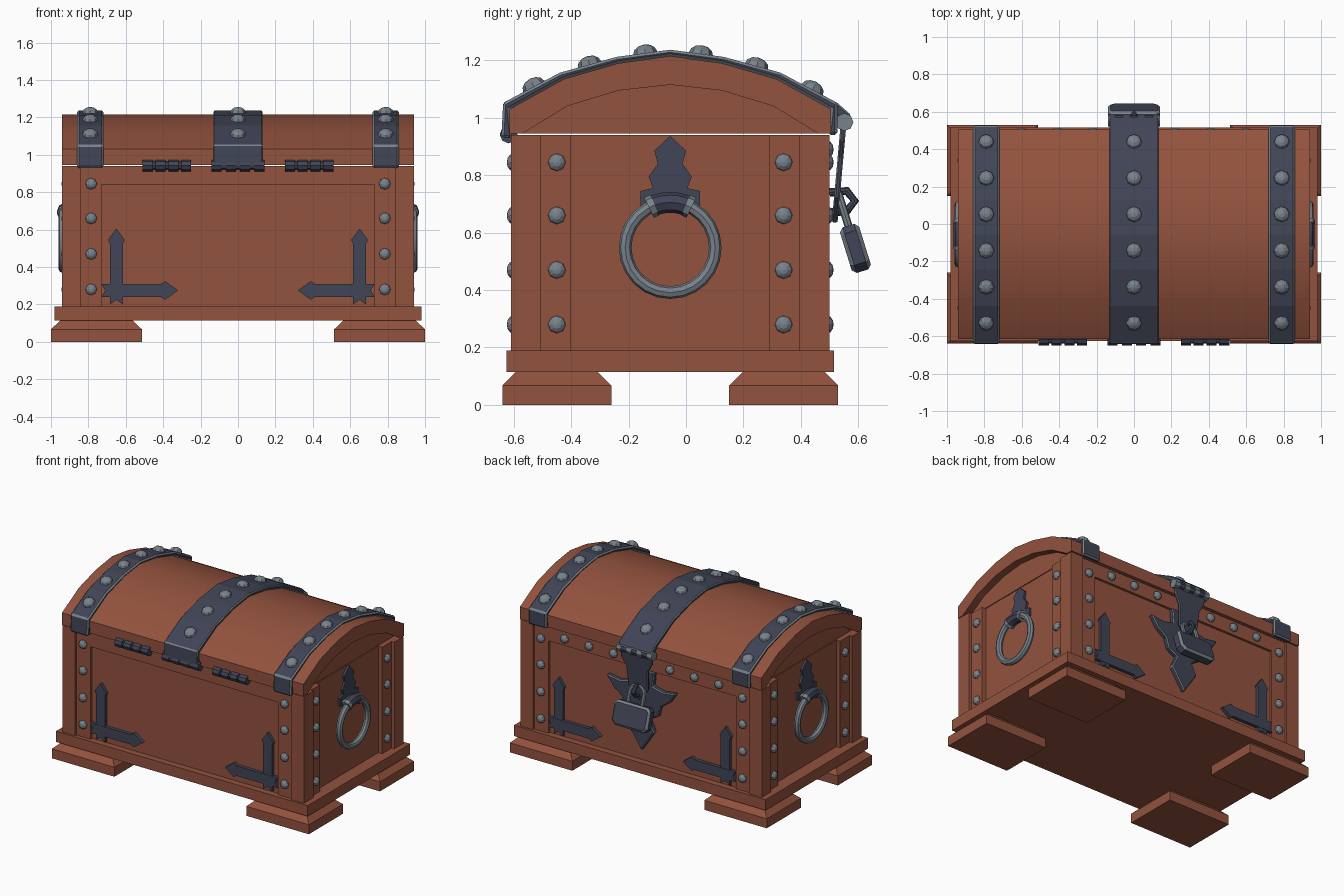
import bpy, bmesh, math
from mathutils import Vector, Matrix

if "Cube" in bpy.data.objects:
    bpy.data.objects.remove(bpy.data.objects["Cube"])


def material(name, rgb):
    m = bpy.data.materials.new(name)
    m.use_nodes = True
    m.diffuse_color = (*rgb, 1)
    m.node_tree.nodes["Principled BSDF"].inputs["Base Color"].default_value = (*rgb, 1)
    return m


WOOD = material("reddish wood", (0.29, 0.085, 0.047))
IRON = material("dark iron", (0.052, 0.058, 0.092))
STEEL = material("worn steel", (0.19, 0.225, 0.26))
YC = -0.055  # middle of the chest in depth


def finish(name, bm, mat, smooth=False):
    bmesh.ops.recalc_face_normals(bm, faces=bm.faces)
    me = bpy.data.meshes.new(name)
    bm.to_mesh(me)
    bm.free()
    me.materials.append(mat)
    ob = bpy.data.objects.new(name, me)
    bpy.context.collection.objects.link(ob)
    if smooth:
        soften(ob)
    return ob


def soften(ob):
    bpy.ops.object.select_all(action="DESELECT")
    ob.select_set(True)
    bpy.context.view_layer.objects.active = ob
    bpy.ops.object.shade_smooth_by_angle(angle=math.radians(35))


def prism(name, pts, axis, a, b, mat, smooth=False):
    """Extrude a profile: (y, z) along x, or (x, z) along y."""
    bm = bmesh.new()
    place = (lambda u, v, t: (t, u, v)) if axis == "x" else (lambda u, v, t: (u, t, v))
    lo = [bm.verts.new(place(u, v, a)) for u, v in pts]
    hi = [bm.verts.new(place(u, v, b)) for u, v in pts]
    bm.faces.new(lo)
    bm.faces.new(hi[::-1])
    n = len(pts)
    for i in range(n):
        bm.faces.new((lo[i], lo[(i + 1) % n], hi[(i + 1) % n], hi[i]))
    return finish(name, bm, mat, smooth)


def box(name, x0, x1, y0, y1, z0, z1, mat):
    return prism(name, [(y0, z0), (y1, z0), (y1, z1), (y0, z1)], "x", x0, x1, mat)


def worn(ob, width=0.009):
    ob.data.materials.append(STEEL)
    mod = ob.modifiers.new("worn edges", "BEVEL")
    mod.width, mod.segments, mod.material = width, 1, 1
    mod.limit_method, mod.angle_limit = "ANGLE", math.radians(50)
    return ob


def tube(name, pts, radius, mat, closed=False):
    cu = bpy.data.curves.new(name, "CURVE")
    cu.dimensions = "3D"
    cu.bevel_depth, cu.bevel_resolution, cu.use_fill_caps = radius, 2, True
    sp = cu.splines.new("POLY")
    sp.points.add(len(pts) - 1)
    for p, co in zip(sp.points, pts):
        p.co = (*co, 1)
    sp.use_cyclic_u = closed
    cu.materials.append(mat)
    ob = bpy.data.objects.new(name, cu)
    bpy.context.collection.objects.link(ob)
    bpy.ops.object.select_all(action="DESELECT")
    ob.select_set(True)
    bpy.context.view_layer.objects.active = ob
    bpy.ops.object.convert(target="MESH")
    soften(ob)
    return ob


def mirrored(half):
    return half + [(-u, v) for u, v in half[::-1] if abs(u) > 1e-6]


# Shared faceted rivet head
bm = bmesh.new()
bmesh.ops.create_uvsphere(bm, u_segments=8, v_segments=6, radius=1)
rivet_mesh = bpy.data.meshes.new("rivet")
bm.to_mesh(rivet_mesh)
bm.free()
rivet_mesh.materials.append(STEEL)


def rivet(name, loc, normal, r=0.031):
    ob = bpy.data.objects.new(name, rivet_mesh)
    turn = Vector(normal).to_track_quat("Z", "Y").to_matrix().to_4x4()
    ob.matrix_world = Matrix.Translation(loc) @ turn @ Matrix.Diagonal((r, r, r * 0.72, 1))
    bpy.context.collection.objects.link(ob)


# Feet with a sloped upper part
for sx in (-1, 1):
    for cy in (-0.45, 0.34):
        bm = bmesh.new()
        rings = []
        for z, hx, hy in ((0, 0.243, 0.19), (0.067, 0.243, 0.19), (0.117, 0.19, 0.14)):
            rings.append([bm.verts.new((sx * 0.757 + i * hx, cy + j * hy, z))
                          for i, j in ((-1, -1), (1, -1), (1, 1), (-1, 1))])
        for lo, hi in zip(rings, rings[1:]):
            for i in range(4):
                bm.faces.new((lo[i], lo[(i + 1) % 4], hi[(i + 1) % 4], hi[i]))
        bm.faces.new(rings[0])
        bm.faces.new(rings[-1])
        finish("foot", bm, WOOD)

# Base slab and body
box("base_slab", -0.98, 0.98, -0.625, 0.515, 0.115, 0.19, WOOD)
box("body_panel", -0.89, 0.89, YC - 0.525, YC + 0.525, 0.19, 0.94, WOOD)

# Corner posts, riveted stiles, top rails and corner brackets
bar = [(-0.685, 0.2), (-0.65, 0.225), (-0.615, 0.2), (-0.615, 0.525), (-0.605, 0.545),
       (-0.65, 0.605), (-0.695, 0.545), (-0.685, 0.525)]
arm = [(-0.73, 0.24), (-0.41, 0.24), (-0.39, 0.225), (-0.32, 0.275), (-0.39, 0.325),
       (-0.41, 0.31), (-0.73, 0.31), (-0.71, 0.275)]
for sy in (-1, 1):
    y = lambda d: YC + sy * d
    box("top_rail", -0.73, 0.73, y(0.5), y(0.542), 0.84, 0.94, WOOD)
    for sx in (-1, 1):
        box("corner_post", sx * 0.84, sx * 0.94, y(0.45), y(0.555), 0.19, 0.94, WOOD)
        box("face_stile", sx * 0.73, sx * 0.84, y(0.45), y(0.542), 0.19, 0.94, WOOD)
        box("side_stile", sx * 0.8, sx * 0.92, y(0.345), y(0.45), 0.19, 0.94, WOOD)
        for z in (0.28, 0.47, 0.66, 0.845):
            rivet("face_rivet", (sx * 0.785, y(0.547), z), (0, sy, 0))
            rivet("side_rivet", (sx * 0.922, y(0.395), z), (sx, 0, 0))
        for shape, depth in ((bar, 0.547), (arm, 0.549)):
            prism("corner_bracket", [(-sx * u, v) for u, v in shape], "y",
                  y(0.52), y(depth), IRON)
for x in (0.22, 0.41, 0.6):
    for sx in (-1, 1):
        rivet("back_rail_rivet", (sx * x, YC + 0.547, 0.89), (0, 1, 0))

# Arched lid with raised end rims
half = [(0.56, 1.03), (0.37, 1.135), (0.18, 1.19)]
inner = [(0.515, 0.945), (0.36, 1.04), (0.18, 1.095)]


def arch(half, top, grow=0):
    full = [(-u, v) for u, v in half] + [(0, top)] + half[::-1]
    return [(YC + u * (1 + grow / 0.56), v + grow) for u, v in full]


outer = arch(half, 1.215)
prism("lid_barrel", [(YC - 0.56, 0.945)] + outer + [(YC + 0.56, 0.945)], "x",
      -0.89, 0.89, WOOD, True)
for sx in (-1, 1):
    rim = [(YC - 0.56, 0.945)] + outer + [(YC + 0.56, 0.945)] + arch(inner, 1.115)[::-1]
    prism("lid_end_rim", rim, "x", sx * 0.89, sx * 0.94, WOOD, True)

# Iron straps over the lid, with rivets
over = arch(half, 1.215, 0.022)
front_end = [(YC - 0.55, 0.93), (YC - 0.588, 0.93)]
back_end = [(YC + 0.582, 0.94), (YC + 0.55, 0.94)]
hasp_end = [(0.575, 1.01), (0.565, 0.985), (0.5, 1.02)]
for cx, hw in ((-0.79, 0.07), (0, 0.13), (0.79, 0.07)):
    tail = hasp_end if cx == 0 else back_end
    worn(prism("lid_strap", front_end + over + tail + outer[::-1], "x",
               cx - hw, cx + hw, IRON))
    for i in range(6):
        ry = -0.53 + i * 0.194
        for (y0, z0), (y1, z1) in zip(over, over[1:]):
            if y0 <= ry < y1:
                rz = z0 + (z1 - z0) * (ry - y0) / (y1 - y0)
                rivet("strap_rivet", (cx, ry, rz), (0, z0 - z1, y1 - y0), 0.042)

# Front hinges made of alternating knuckles
for cx, hw in ((-0.38, 0.125), (0, 0.14), (0.38, 0.125)):
    tube("hinge_pin", [(cx - hw, -0.618, 0.942), (cx + hw, -0.618, 0.942)], 0.021, IRON)
    for k in range(4):
        x = cx + hw * (-0.82 + k * 0.547)
        tube("hinge_knuckle", [(x - 0.027, -0.618, 0.942), (x + 0.027, -0.618, 0.942)],
             0.031, IRON)

# Side ring handles on spear-shaped plates
spear = mirrored([(0, 0.937), (0.055, 0.885), (0.043, 0.84), (0.075, 0.795), (0.06, 0.755),
                  (0.103, 0.745), (0.103, 0.69)])


def ring_arc(x, a0, a1, n, r=0.157):
    angles = [math.radians(a0 + (a1 - a0) * i / n) for i in range(n + 1)]
    return [(x, YC + r * math.cos(a), 0.548 + r * math.sin(a)) for a in angles]


for sx in (-1, 1):
    prism("handle_plate", [(YC + u, v) for u, v in spear], "x", sx * 0.88, sx * 0.905, IRON)
    tube("handle_ring", ring_arc(sx * 0.938, 0, 360, 24)[:-1], 0.022, STEEL, True)
    tube("handle_clamp", ring_arc(sx * 0.93, 66, 114, 6), 0.036, IRON)
    for a in (62, 110):
        tube("clamp_collar", ring_arc(sx * 0.93, a, a + 8, 2), 0.039, STEEL)

# Back lock plate, hasp roll and hanging hasp
plate = mirrored([(0.1, 0.84), (0.09, 0.74), (0.17, 0.72), (0.27, 0.735), (0.22, 0.66),
                  (0.15, 0.61), (0.13, 0.54), (0.06, 0.5), (0.1, 0.42), (0, 0.27)])
worn(prism("lock_plate", plate, "y", 0.46, 0.5, IRON), 0.006)
tube("hasp_roll", [(-0.13, 0.552, 0.985), (0.13, 0.552, 0.985)], 0.027, IRON)
for x in (-0.12, -0.04, 0.04, 0.12):
    tube("hasp_knuckle", [(x - 0.018, 0.552, 0.985), (x + 0.018, 0.552, 0.985)], 0.031, STEEL)
flap = mirrored([(0.12, 0), (0.12, -0.05), (0.085, -0.11), (0.075, -0.25), (0, -0.34)])
hasp = worn(prism("hasp", flap, "y", -0.01, 0.01, IRON), 0.005)
hasp.location, hasp.rotation_euler = (0, 0.548, 0.97), (-0.09, 0, 0)

# Staple and hanging padlock
tube("staple", [(0, 0.5, 0.74), (0, 0.56, 0.745), (0, 0.588, 0.71), (0, 0.56, 0.675),
                (0, 0.5, 0.67)], 0.015, IRON)
body = mirrored([(0.12, 0.083), (0.14, 0.06), (0.14, -0.055), (0.11, -0.083)])
lock = worn(prism("padlock", body, "y", -0.035, 0.035, IRON), 0.014)
bow = [(0.055, 0, 0.07)] + [(0.055 * math.cos(math.pi * i / 8), 0,
                            0.15 + 0.055 * math.sin(math.pi * i / 8)) for i in range(9)]
shackle = tube("shackle", bow + [(-0.055, 0, 0.07)], 0.014, STEEL)
for ob in (lock, shackle):
    ob.location, ob.rotation_euler = (0, 0.59, 0.545), (0.3, 0, 0)
